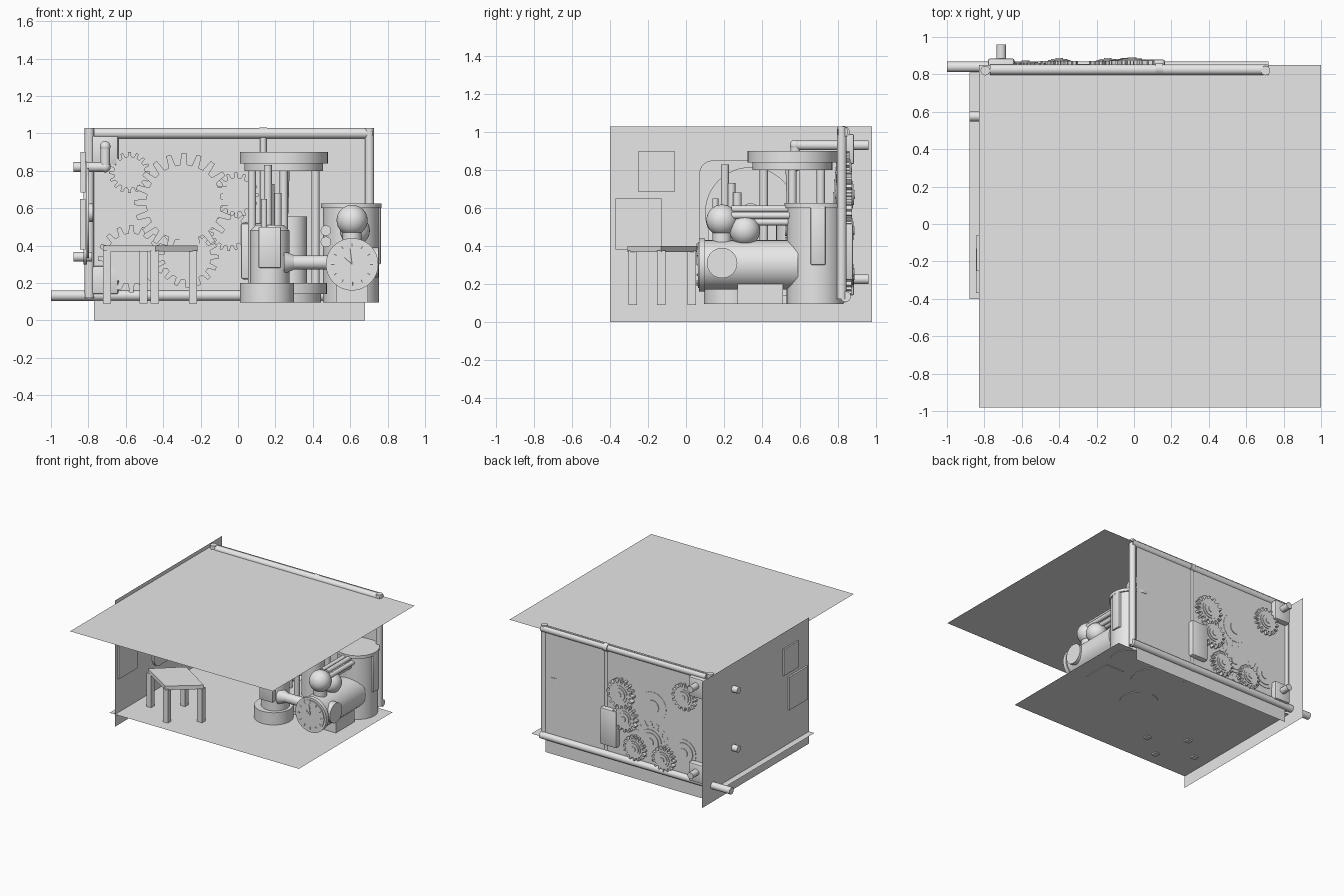
import bpy, bmesh, math
from mathutils import Vector

cube = bpy.data.objects.get("Cube")
if cube:
    bpy.data.objects.remove(cube, do_unlink=True)

grey = bpy.data.materials.new("plain grey")
grey.use_nodes = True
grey.diffuse_color = (0.8, 0.8, 0.8, 1)
grey.node_tree.nodes["Principled BSDF"].inputs["Base Color"].default_value = (0.8, 0.8, 0.8, 1)
parts = []


def finish(name, bm):
    mesh = bpy.data.meshes.new(name)
    bm.to_mesh(mesh)
    bm.free()
    mesh.materials.append(grey)
    obj = bpy.data.objects.new(name, mesh)
    bpy.context.collection.objects.link(obj)
    parts.append(obj)
    return obj


def prism(name, points, push):
    """Extrude a flat outline along a vector; a zero vector leaves a sheet."""
    bm = bmesh.new()
    face = bm.faces.new([bm.verts.new(p) for p in points])
    if Vector(push).length:
        new = bmesh.ops.extrude_face_region(bm, geom=[face])["geom"]
        verts = [v for v in new if isinstance(v, bmesh.types.BMVert)]
        bmesh.ops.translate(bm, verts=verts, vec=push)
        bmesh.ops.recalc_face_normals(bm, faces=bm.faces)
    return finish(name, bm)


def box(name, lo, hi, bevel=0):
    bm = bmesh.new()
    bmesh.ops.create_cube(bm, size=1)
    for v in bm.verts:
        v.co = [a + (c + 0.5) * (b - a) for a, b, c in zip(lo, hi, v.co)]
    if bevel:
        bmesh.ops.bevel(bm, geom=bm.edges[:], offset=bevel, segments=2,
                        profile=0.5, affect="EDGES")
    return finish(name, bm)


def rod(name, a, b, r, r2=None, sides=32):
    a, b = Vector(a), Vector(b)
    bm = bmesh.new()
    bmesh.ops.create_cone(bm, cap_ends=True, segments=sides, radius1=r,
                          radius2=r if r2 is None else r2, depth=(b - a).length)
    turn = Vector((0, 0, 1)).rotation_difference(b - a)
    for v in bm.verts:
        v.co = turn @ v.co + (a + b) / 2
    return finish(name, bm)


def ball(name, c, r):
    bm = bmesh.new()
    bmesh.ops.create_uvsphere(bm, u_segments=32, v_segments=16, radius=r)
    bmesh.ops.translate(bm, verts=bm.verts, vec=c)
    return finish(name, bm)


def pipe(name, path, r):
    for a, b in zip(path, path[1:]):
        rod(name, a, b, r, sides=20)
    for p in path[1:-1]:
        ball(name + "_elbow", p, r * 1.1)


def gear(name, x, z, tip, teeth, front, back):
    """Toothed wheel standing against the back wall with a stepped hub."""
    root, pts = tip * 0.76, []
    for i in range(teeth):
        for off, r in ((-0.3, root), (-0.16, tip), (0.16, tip), (0.3, root)):
            a = math.tau * (i + off) / teeth
            pts.append((x + r * math.cos(a), front, z + r * math.sin(a)))
    prism(name, pts, (0, back - front, 0))
    for k, size in enumerate((0.6, 0.45, 0.2)):
        step = 0.005 * (k + 1)
        rod(name + "_hub", (x, front - step, z), (x, back + step, z), tip * size)


# room shell
prism("floor", [(-.88, -.4, .1), (.83, -.4, .1), (.83, .81, .1), (-.88, .81, .1)], (0, 0, 0))
prism("ceiling", [(-.83, -.98, 1), (1, -.98, 1), (1, .85, 1), (-.83, .85, 1)], (0, 0, 0))
prism("side_wall", [(-.83, -.4, 0), (-.83, .98, 0), (-.83, .98, 1.03), (-.83, -.4, 1.03)], (0, 0, 0))
prism("back_wall", [(-.77, .838, 0), (.68, .838, 0), (.68, .838, 1.03), (-.77, .838, 1.03)], (0, 0, 0))

# frame pipes around the back wall
rod("top_pipe", (-.77, .825, 1), (.72, .825, 1), .028)
rod("bottom_pipe", (-1, .84, .133), (.72, .84, .133), .028)
for x in (-.795, .703):
    rod("corner_pipe", (x, .82, .12), (x, .82, 1.03), .025)
rod("middle_pipe", (.135, .825, .12), (.135, .825, 1.02), .018)
for z in (.133, 1):
    rod("pipe_collar", (.115, .83, z), (.155, .83, z), .031)

# water pipes through the wall brackets
pipe("upper_water_pipe", [(-.71, .96, .93), (-.71, .575, .93), (-.71, .575, .82), (-.88, .575, .82)], .026)
pipe("lower_water_pipe", [(-.71, .96, .225), (-.71, .82, .225)], .026)
rod("lower_wall_stub", (-.88, .575, .34), (-.78, .575, .34), .026)
for lo, hi in ((.83, .99), (.14, .29)):
    box("pipe_bracket", (-.78, .8, lo), (-.64, .885, hi), .01)

# gears on the back wall
gear("large_gear", -.29, .63, .265, 20, .79, .83)
gear("lower_gear", -.27, .34, .165, 16, .8, .84)
gear("corner_gear", -.57, .33, .18, 16, .8, .836)
gear("upper_gear", -.58, .79, .11, 16, .8, .86)
gear("small_gear", -.01, .67, .12, 16, .8, .875)
gear("middle_gear", -.05, .48, .11, 16, .81, .872)
gear("rear_gear", -.14, .26, .1, 16, .836, .872)
gear("rear_gear", -.4, .24, .1, 16, .836, .872)
box("hatch", (.015, .79, .22), (.165, .88, .52), .012)

# side wall panel, dial and frames
ring = []
for cy, cz, quarter in ((.53, .78, 0), (.14, .78, 1), (.14, .37, 2), (.53, .37, 3)):
    for k in range(6):
        a = math.pi / 2 * (quarter + k / 5)
        ring.append((-.825, cy + .07 * math.cos(a), cz + .07 * math.sin(a)))
prism("rounded_panel", ring, (.018, 0, 0))
rod("wall_dial", (-.82, .34, .575), (-.797, .34, .575), .24, sides=48)
rod("dial_hub", (-.8, .34, .575), (-.775, .34, .575), .05)
box("upper_frame", (-.842, -.25, .685), (-.815, -.06, .9))
box("lower_frame", (-.845, -.37, .38), (-.815, -.13, .65))

# skewed four-legged table
legs = [(-.24, -.13), (-.505, .03), (-.7, -.13), (-.445, -.28)]
cx, cy = (sum(p[i] for p in legs) / 4 for i in (0, 1))
prism("table_top", [(cx + (x - cx) * 1.1, cy + (y - cy) * 1.18, .368) for x, y in legs], (0, 0, .032))
for x, y in legs:
    box("table_leg", (x - .022, y - .022, .09), (x + .022, y + .022, .375))

# horizontal boiler with clock face
bx, bz = .61, .3
rod("boiler", (bx, .08, bz), (bx, .59, bz), .13, sides=48)
rod("boiler_rim", (bx, .068, bz), (bx, .1, bz), .14, sides=48)
rod("clock_face", (bx, .062, bz), (bx, .07, bz), .122, sides=48)
for i in range(12):
    a = math.tau * i / 12
    d = Vector((math.cos(a), 0, math.sin(a)))
    c = Vector((bx, .06, bz))
    rod("hour_mark", c + d * .095, c + d * .112, .004, sides=6)
for a, length in ((1.7, .085), (2.4, .055)):
    rod("clock_hand", (bx, .06, bz),
        (bx + length * math.cos(a), .06, bz + length * math.sin(a)), .004, sides=6)
box("boiler_base", (.525, .27, .095), (.695, .51, .2))
rod("boiler_side_cap", (bx, .19, .31), (.752, .19, .31), .08)
ball("front_dome", (bx, .19, .535), .083)
rod("dome_neck", (bx, .19, .4), (bx, .19, .48), .05)
ball("rear_dome", (.625, .31, .48), .08)
for i in range(6):
    a = math.tau * i / 6
    x, z = bx + .042 * math.cos(a), .56 + .04 * math.sin(a)
    rod("tube_bundle", (x, .24, z), (x, .57, z), .018, sides=16)

# upright tank
rod("tank", (.605, .68, .095), (.605, .68, .61), .15, sides=48)
rod("tank_rim", (.605, .68, .6), (.605, .68, .625), .162, sides=48)
box("tank_hatch", (.7, .655, .3), (.765, .735, .61), .008)
for z in (.42, .48):
    rod("tank_fitting", (.47, .52, z), (.47, .6, z), .028)

# round pillar machine
mx, my = .245, .56
rod("machine_base", (mx, my, .095), (mx, my, .15), .2, sides=48)
rod("machine_step", (mx, my, .14), (mx, my, .2), .23, sides=48)
rod("machine_column", (.285, my, .2), (.285, my, .555), .085)
rod("lower_disc", (mx, my, .8), (mx, my, .85), .21, sides=48)
rod("upper_disc", (mx, my, .84), (mx, my, .9), .235, sides=48)
for i in range(4):
    a = math.tau * i / 4
    x, y = mx + .17 * math.cos(a), my + .15 * math.sin(a)
    rod("pillar", (x, y, .19), (x, y, .81), .022, sides=20)
rod("piston", (.25, .55, .55), (.25, .55, .81), .018, .026)

# front pump with chimneys
px, py = .17, .24
rod("pump_base", (px - .015, py, .095), (px - .015, py, .2), .145, sides=48)
rod("pump_body", (px, py, .19), (px, py, .48), .105, sides=48)
rod("pump_shoulder", (px, py, .48), (px, py, .51), .105, .075, sides=48)
box("pump_panel", (.11, .115, .28), (.23, .18, .5), .006)
for x, y, top, r in ((.16, .205, .83, .021), (.175, .24, .73, .02),
                     (.21, .27, .68, .023), (.14, .155, .65, .016)):
    rod("chimney", (x, y, .48), (x, y, top), r, sides=20)
rod("link_pipe", (.25, .2, .31), (.55, .2, .31), .038)
rod("link_flange", (.245, .2, .31), (.3, .2, .31), .062, .038)

# smooth round surfaces and keep edges sharp
bpy.ops.object.select_all(action="DESELECT")
for obj in parts:
    obj.select_set(True)
bpy.context.view_layer.objects.active = parts[0]
bpy.ops.object.shade_smooth_by_angle(angle=math.radians(35))
